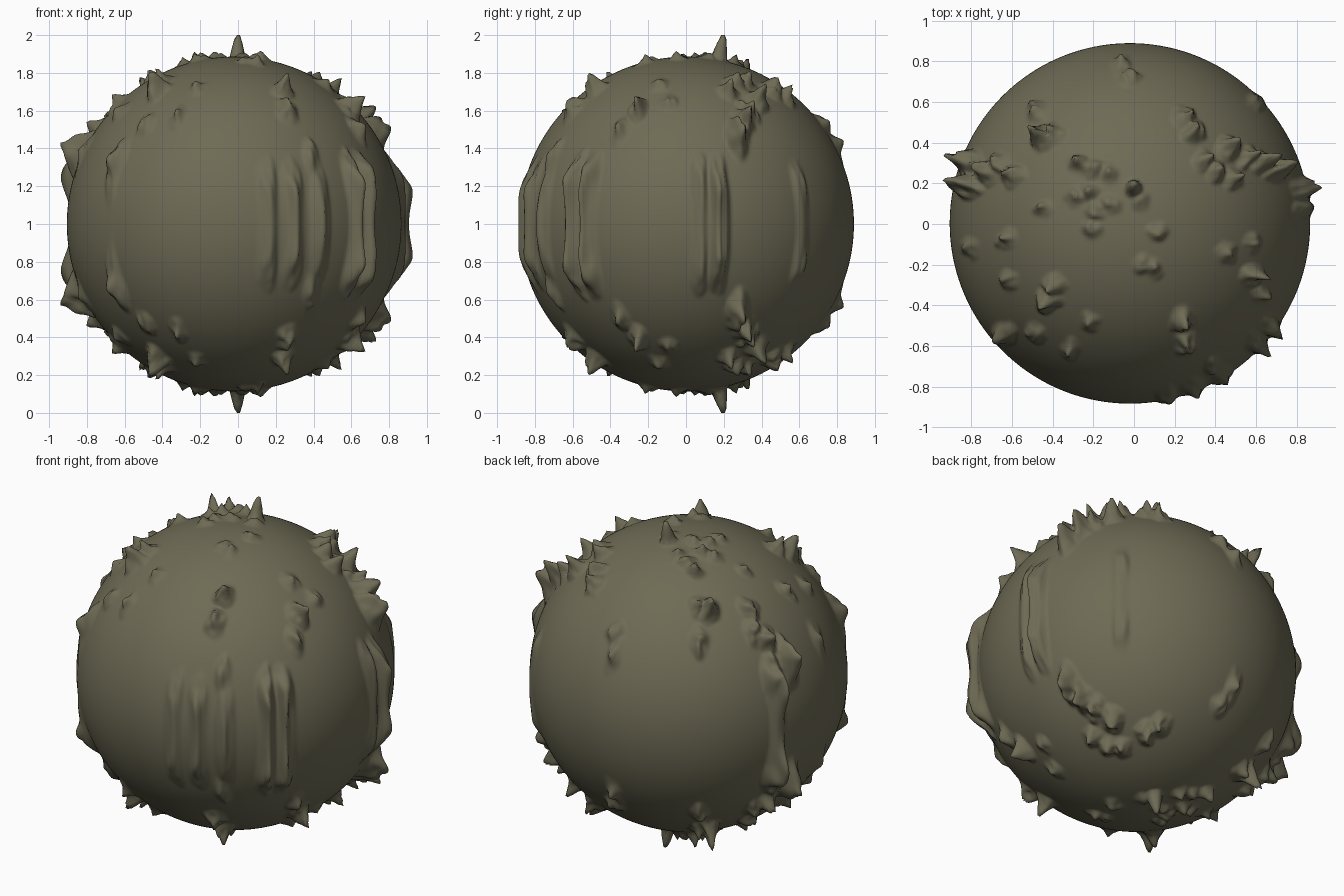
import bpy, bmesh, math
from mathutils import Vector, noise

if "Cube" in bpy.data.objects:
    bpy.data.objects.remove(bpy.data.objects["Cube"])

R = 0.886
CENTRE = Vector((-0.02, 0.003, 1.0))

# Plan positions (x, y) of the rough outcrops, grouped by height
STRONG = [(-0.87, 0.32), (-0.78, 0.27), (-0.87, 0.20), (-0.48, 0.45), (-0.45, -0.40),
          (0.50, 0.40), (0.67, 0.33), (0.74, 0.29)]
MEDIUM = [(-0.70, 0.31), (-0.63, 0.25), (-0.50, 0.58), (-0.41, 0.47), (-0.41, -0.32),
          (0.27, 0.55), (0.31, 0.47), (0.36, 0.32), (0.43, 0.27), (0.51, 0.24),
          (0.59, 0.35), (0.88, 0.18), (0.71, -0.53), (0.63, -0.62), (-0.28, 0.31),
          (0.25, -0.49), (0.27, -0.62), (-0.67, -0.57), (0.62, -0.26)]
WEAK = [(-0.20, 0.28), (-0.22, 0.16), (-0.30, 0.14), (-0.12, 0.26), (-0.12, 0.10),
        (0.03, 0.12), (-0.20, 0.06), (-0.46, 0.08), (-0.65, -0.07), (-0.83, -0.12),
        (-0.63, -0.28), (-0.21, -0.02), (-0.50, -0.55), (-0.32, -0.63), (-0.22, -0.50),
        (0.04, -0.20), (0.10, -0.22), (0.12, -0.04), (0.86, 0.08), (0.60, -0.10),
        (0.47, -0.14), (0.64, -0.36), (0.45, -0.77), (0.40, -0.71), (0.30, -0.83),
        (0.16, -0.87), (0.62, 0.62), (-0.06, 0.80), (-0.02, 0.74)]

# Centres moved back to the undisplaced sphere
bumps = []
for group, h, r in ((STRONG, 0.125, 0.072), (MEDIUM, 0.085, 0.066), (WEAK, 0.045, 0.058)):
    for x, y in group:
        k = R / (R + h * 0.6)
        bumps.append(((x - CENTRE.x) * k, (y - CENTRE.y) * k, h, r))
SPIKE = ((0.0 - CENTRE.x) * 0.865, (0.2 - CENTRE.y) * 0.865)


def height(x, y):
    """Displacement depends only on plan position, so top and bottom mirror."""
    p = Vector((x, y, 0.3))
    wx = x + 0.022 * noise.noise(p * 13)
    wy = y + 0.022 * noise.noise(p * 13 + Vector((7, 3, 5)))
    h = 0.0
    for bx, by, bh, br in bumps:
        dx, dy = wx - bx, wy - by
        if abs(dx) < br and abs(dy) < br:
            d = math.hypot(dx, dy) / br
            if d < 1:
                h = max(h, bh * (1 - d) ** 1.3)
    if h:
        h *= max(0.2, 1.0 + 0.8 * noise.noise(p * 32))
    # tall pole spike
    d = math.hypot(x - SPIKE[0], y - SPIKE[1]) / 0.045
    if d < 1:
        h = max(h, 0.15 * min(1, 1.2 * (1 - d)))
    return h


# Even quad sphere made from a gridded cube
bm = bmesh.new()
bmesh.ops.create_cube(bm, size=2)
bmesh.ops.subdivide_edges(bm, edges=bm.edges[:], cuts=103, use_grid_fill=True)
for v in bm.verts:
    n = Vector([math.tan(c * math.pi / 4) for c in v.co]).normalized()
    p = CENTRE + n * (R + height(n.x * R, n.y * R))
    p.z = min(2.0, max(0.0, p.z))
    v.co = p
bmesh.ops.recalc_face_normals(bm, faces=bm.faces[:])
for f in bm.faces:
    f.smooth = True

mesh = bpy.data.meshes.new("rocky_sphere")
bm.to_mesh(mesh)
bm.free()
rock = bpy.data.objects.new("rocky_sphere", mesh)
bpy.context.collection.objects.link(rock)

# Single olive stone colour
mat = bpy.data.materials.new("olive stone")
mat.diffuse_color = (0.155, 0.145, 0.09, 1)
mat.use_nodes = True
mat.node_tree.nodes["Principled BSDF"].inputs["Base Color"].default_value = mat.diffuse_color
mesh.materials.append(mat)
